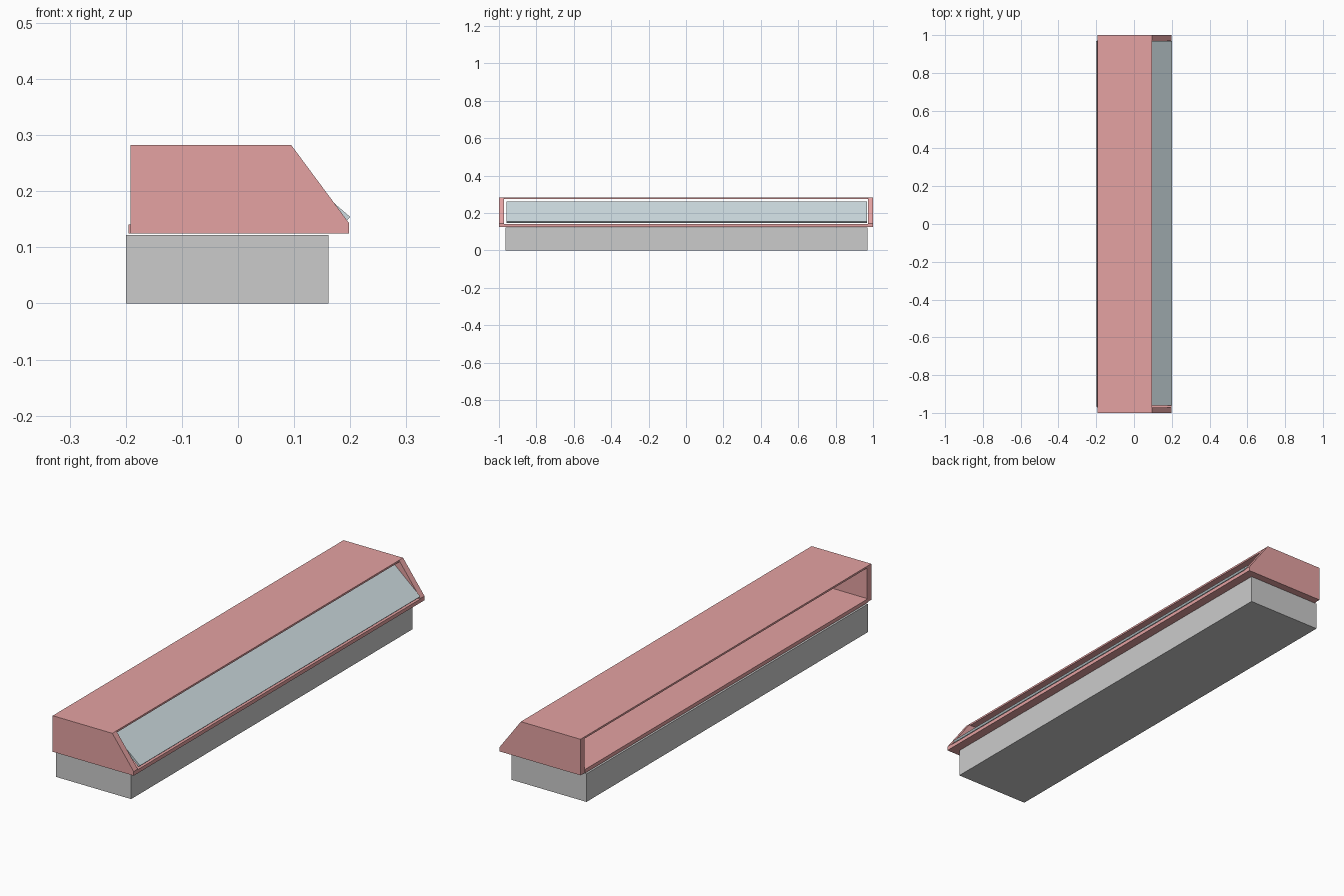
import bpy, bmesh

if "Cube" in bpy.data.objects:
    bpy.data.objects.remove(bpy.data.objects["Cube"])


def material(name, color):
    m = bpy.data.materials.new(name)
    m.diffuse_color = color
    m.use_nodes = True
    m.node_tree.nodes["Principled BSDF"].inputs["Base Color"].default_value = m.diffuse_color
    return m


def extrude_y(name, profile, y0, y1, mat=None):
    """Extrude an (x, z) profile from y0 to y1."""
    bm = bmesh.new()
    face = bm.faces.new([bm.verts.new((x, y0, z)) for x, z in profile])
    ext = bmesh.ops.extrude_face_region(bm, geom=[face])["geom"]
    verts = [g for g in ext if isinstance(g, bmesh.types.BMVert)]
    bmesh.ops.translate(bm, verts=verts, vec=(0, y1 - y0, 0))
    bmesh.ops.recalc_face_normals(bm, faces=bm.faces)
    mesh = bpy.data.meshes.new(name)
    bm.to_mesh(mesh)
    bm.free()
    obj = bpy.data.objects.new(name, mesh)
    bpy.context.collection.objects.link(obj)
    if mat:
        mesh.materials.append(mat)
    return obj


def rect(x0, x1, z0, z1):
    return [(x0, z0), (x1, z0), (x1, z1), (x0, z1)]


red = material("red_panel", (0.78, 0.36, 0.36, 1))
glass = material("pale_glass", (0.62, 0.72, 0.75, 1))

# Grey plinth, slightly narrower than the case
extrude_y("base", rect(-0.2, 0.161, 0, 0.122), -0.965, 0.97)

# Display case: floor tray, roof and two sloped end panels, open at the back
extrude_y("case_floor", rect(-0.195, 0.198, 0.125, 0.141), -0.972, 0.972, red)
extrude_y("case_roof", rect(-0.192, 0.095, 0.274, 0.282), -0.972, 0.972, red)
side = [(-0.192, 0.125), (0.198, 0.125), (0.198, 0.143), (0.095, 0.282), (-0.192, 0.282)]
for name, y0, y1 in (("front_end", -1, -0.972), ("back_end", 0.972, 1)):
    extrude_y(name, side, y0, y1, red)

# Tilted glass pane, recessed under the roof and poking out at the bottom
extrude_y("glass_pane", [(0.193, 0.147), (0.2, 0.154), (0.075, 0.261), (0.068, 0.254)],
          -0.96, 0.968, glass)
